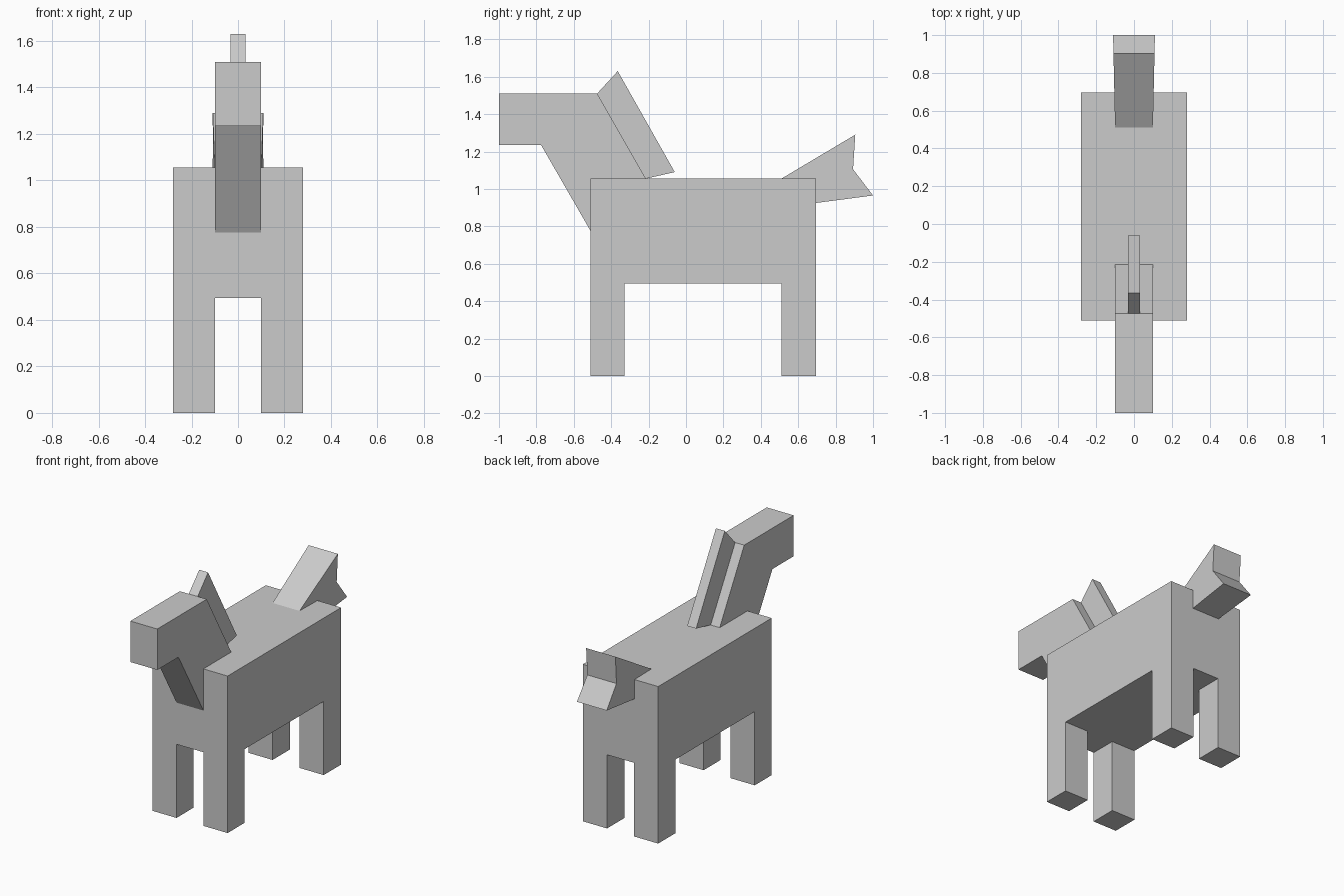
import bpy
import bmesh
from mathutils import Matrix, Vector

cube = bpy.data.objects.get("Cube")
if cube:
    bpy.data.objects.remove(cube, do_unlink=True)

grey = bpy.data.materials.new("light grey")
grey.use_nodes = True
grey.diffuse_color = (0.6, 0.6, 0.6, 1)
grey.node_tree.nodes["Principled BSDF"].inputs["Base Color"].default_value = (0.6, 0.6, 0.6, 1)


def finish(name, bm):
    """Turn the bmesh into a flat shaded object."""
    bmesh.ops.recalc_face_normals(bm, faces=bm.faces)
    mesh = bpy.data.meshes.new(name)
    bm.to_mesh(mesh)
    bm.free()
    mesh.materials.append(grey)
    obj = bpy.data.objects.new(name, mesh)
    bpy.context.collection.objects.link(obj)
    return obj


def slab(name, profile, half_width):
    """Extrude a side profile of (y, z) points across x; half_width(y) sets the taper."""
    bm = bmesh.new()
    left, right = [[bm.verts.new((s * half_width(y), y, z)) for y, z in profile]
                   for s in (1, -1)]
    bm.faces.new(left)
    bm.faces.new(right[::-1])
    for i in range(len(profile)):
        bm.faces.new((left[i - 1], right[i - 1], right[i], left[i]))
    return finish(name, bm)


# Body with four legs pulled down out of its underside
FRONT, BACK, HALF, BELLY, TOP = -0.51, 0.695, 0.28, 0.495, 1.055
INNER, FRONT_INNER, BACK_INNER = 0.1, -0.33, 0.51
bm = bmesh.new()
size = Vector((2 * HALF, BACK - FRONT, TOP - BELLY))
centre = Vector((0, (FRONT + BACK) / 2, (TOP + BELLY) / 2))
bmesh.ops.create_cube(bm, size=1, matrix=Matrix.Translation(centre) @ Matrix.Diagonal(size).to_4x4())
for point, normal in (((INNER, 0, 0), (1, 0, 0)), ((-INNER, 0, 0), (1, 0, 0)),
                      ((0, FRONT_INNER, 0), (0, 1, 0)), ((0, BACK_INNER, 0), (0, 1, 0))):
    bmesh.ops.bisect_plane(bm, geom=bm.verts[:] + bm.edges[:] + bm.faces[:],
                           plane_co=point, plane_no=normal)
bm.normal_update()
corners = []
for face in bm.faces:
    c = face.calc_center_median()
    if face.normal.z < -0.9 and abs(c.x) > INNER and not FRONT_INNER < c.y < BACK_INNER:
        corners.append(face)
feet = bmesh.ops.extrude_face_region(bm, geom=corners)["geom"]
for v in feet:
    if isinstance(v, bmesh.types.BMVert):
        v.co.z = 0
# Merge the flat sides back into whole faces
bmesh.ops.dissolve_limit(bm, angle_limit=0.01, verts=bm.verts[:], edges=bm.edges[:])
finish("body_and_legs", bm)

# Neck and head in one piece
slab("neck_and_head",
     [(-1, 1.51), (-0.475, 1.51), (-0.215, 1.055), (-0.51, 0.775), (-0.775, 1.235), (-1, 1.235)],
     lambda y: 0.1)

# Mane standing along the back of the neck
slab("mane", [(-0.475, 1.51), (-0.365, 1.63), (-0.06, 1.09), (-0.215, 1.055)],
     lambda y: 0.033)

# Forked tail, slightly wider at the tip
slab("tail", [(0.51, 1.055), (0.905, 1.29), (0.893, 1.105), (1, 0.965), (0.695, 0.925)],
     lambda y: 0.1 + 0.022 * (y - 0.51))
